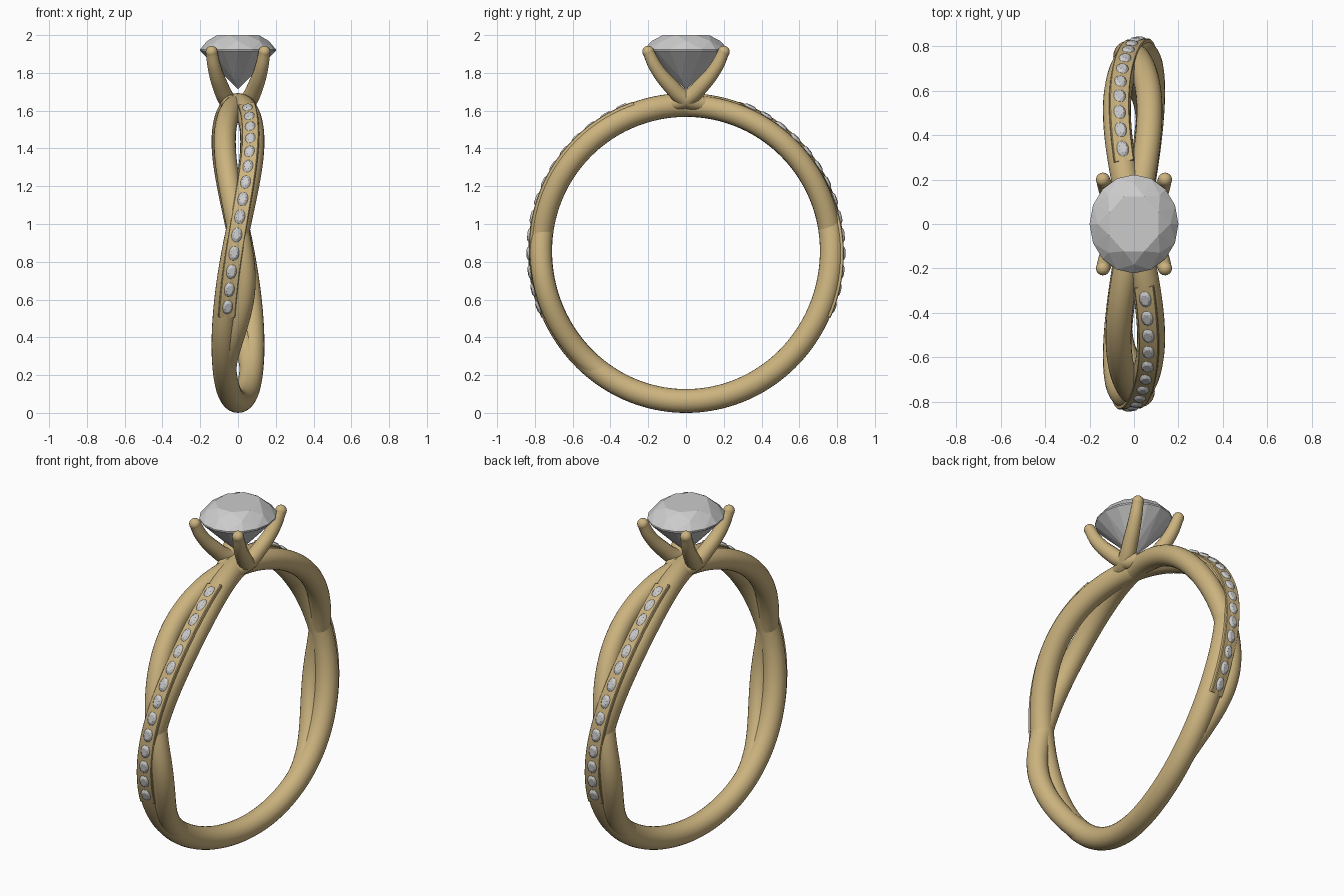
import bpy, bmesh
from math import sin, cos, pi, radians
from mathutils import Vector, Matrix

if "Cube" in bpy.data.objects:
    bpy.data.objects.remove(bpy.data.objects["Cube"])

CZ, R = 0.858, 0.063          # ring centre height, strand radius
gold = bpy.data.materials.new("gold")
gold.diffuse_color = (0.60, 0.45, 0.21, 1)
gold.use_nodes = True
gold.node_tree.nodes["Principled BSDF"].inputs["Base Color"].default_value = gold.diffuse_color


def finish(bm, name, mat=None, angle=None):
    bmesh.ops.recalc_face_normals(bm, faces=bm.faces)
    me = bpy.data.meshes.new(name)
    bm.to_mesh(me)
    bm.free()
    ob = bpy.data.objects.new(name, me)
    bpy.context.collection.objects.link(ob)
    if mat:
        me.materials.append(mat)
    if angle:
        bpy.ops.object.select_all(action='DESELECT')
        ob.select_set(True)
        bpy.context.view_layer.objects.active = ob
        bpy.ops.object.shade_smooth_by_angle(angle=radians(angle))
    return ob


def wave(t):
    """Sideways twist; strands cross a little above the middle."""
    return sin(2 * (t + 0.15 * sin(t) * abs(sin(t))))


def point(t, plain=False):
    """Strand centre at angle t from the top, turning toward the front."""
    r = 0.772 + 0.023 * max(0, -cos(t)) ** 2
    x = 0.077 * wave(t)
    if plain:                 # mirrored above, merging into the other strand below
        g = min(1, max(0, (abs(t) - radians(90)) / radians(60)))
        g = g * g * (3 - 2 * g)
        x = x * g - 0.070 * wave(t) * (1 - g)
        r -= 0.004
    return Vector((x, -r * sin(t), CZ + r * cos(t)))


def frame(t, plain=False, tilt=0.0):
    """Position, side, normal and tangent along a strand."""
    tan = (point(t + .001, plain) - point(t - .001, plain)).normalized()
    n = Vector((-tilt * wave(t), -sin(t), cos(t)))
    n = (n - tan * n.dot(tan)).normalized()
    return point(t, plain), tan.cross(n), n, tan


def sweep(name, profile, t0, t1, steps, closed=False, plain=False, tilt=0.0, angle=50):
    bm = bmesh.new()
    rings = []
    for i in range(steps if closed else steps + 1):
        p, s, n, _ = frame(t0 + (t1 - t0) * i / steps, plain, tilt)
        rings.append([bm.verts.new(p + s * a + n * b) for a, b in profile])
    k = len(profile)
    for i in range(steps):
        a, b = rings[i], rings[(i + 1) % len(rings)]
        for j in range(k):
            bm.faces.new((a[j], a[(j + 1) % k], b[(j + 1) % k], b[j]))
    if not closed:
        bm.faces.new(rings[0])
        bm.faces.new(rings[-1])
    return finish(bm, name, gold, angle)


def circle(r, n=24):
    return [(r * cos(2 * pi * i / n), r * sin(2 * pi * i / n)) for i in range(n)]


def add_gem(bm, matrix, crown, depth):
    """Brilliant cut of unit radius: table, crown, girdle and culet, as a convex hull."""
    pts = [(0, 0, -depth)]
    for n, off, r, z in ((8, .5, .60, crown), (8, 0, .82, crown * .58), (16, 0, 1, 0),
                         (16, 0, 1, -.04), (8, .5, .30, -depth * .74)):
        pts += [(r * cos(2 * pi * (i + off) / n), r * sin(2 * pi * (i + off) / n), z)
                for i in range(n)]
    vs = [bm.verts.new(matrix @ Vector(p)) for p in pts]
    out = bmesh.ops.convex_hull(bm, input=vs)
    loose = {v for v in out["geom_interior"] + out["geom_unused"]
             if isinstance(v, bmesh.types.BMVert)}
    bmesh.ops.delete(bm, geom=list(loose), context='VERTS')


# twisted band: stone-set strand and plain strand
sweep("stone_strand", circle(R), 0, 2 * pi, 160, closed=True)
sweep("plain_strand", circle(0.058), radians(-162), radians(162), 150, plain=True)

# raised setting plates and their rows of oval stones, front and back
plate = [(-.045, .02), (.045, .02), (.045, .057), (.041, .061), (-.041, .061), (-.045, .057)]
for side, turn in (("front", 0), ("back", pi)):
    rot = Matrix.Rotation(turn, 4, 'Z')
    ob = sweep(side + "_setting", plate, radians(20), radians(115), 60, tilt=0.2, angle=25)
    ob.data.transform(rot)
    bm = bmesh.new()
    for i in range(14):
        p, s, n, tan = frame(radians(24 + 87 * i / 13), tilt=0.2)
        m = Matrix((tan, s, n)).transposed().to_4x4()
        m.translation = p + n * 0.060
        add_gem(bm, rot @ m @ Matrix.Diagonal((.040, .028, .028, 1)), 0.42, 0.6)
    finish(bm, side + "_small_stones")

# centre stone
bm = bmesh.new()
add_gem(bm, Matrix.Translation((0, 0, 1.925)) @ Matrix.Diagonal((.2, .222, .2, 1)), .375, 1.06)
finish(bm, "centre_stone")

# four curved prongs with rounded tips, growing out of the opposite shoulder
path = [((.035, -.09, 1.635), .040), ((.06, 0, 1.66), .046), ((.095, .085, 1.735), .042),
        ((.125, .160, 1.83), .036), ((.14, .2, 1.912), .031)]
for sx in (1, -1):
    for sy in (1, -1):
        name = ("right" if sx > 0 else "left") + ("_back" if sy > 0 else "_front") + "_prong"
        cu = bpy.data.curves.new(name, 'CURVE')
        cu.dimensions = '3D'
        cu.bevel_depth, cu.bevel_resolution = 1.0, 4
        cu.use_fill_caps = True
        sp = cu.splines.new('BEZIER')
        sp.bezier_points.add(len(path) - 1)
        for b, (co, r) in zip(sp.bezier_points, path):
            b.co, b.radius = (co[0] * sx, co[1] * sy, co[2]), r
            b.handle_left_type = b.handle_right_type = 'AUTO'
        tmp = bpy.data.objects.new(name + "_path", cu)
        bpy.context.collection.objects.link(tmp)
        me = bpy.data.meshes.new_from_object(
            tmp.evaluated_get(bpy.context.evaluated_depsgraph_get()))
        bm = bmesh.new()
        bm.from_mesh(me)
        bpy.data.objects.remove(tmp)
        tip = path[-1][0]
        bmesh.ops.create_uvsphere(bm, u_segments=16, v_segments=10, radius=0.0315,
                                  matrix=Matrix.Translation((tip[0] * sx, tip[1] * sy, tip[2])))
        finish(bm, name, gold, 50)
